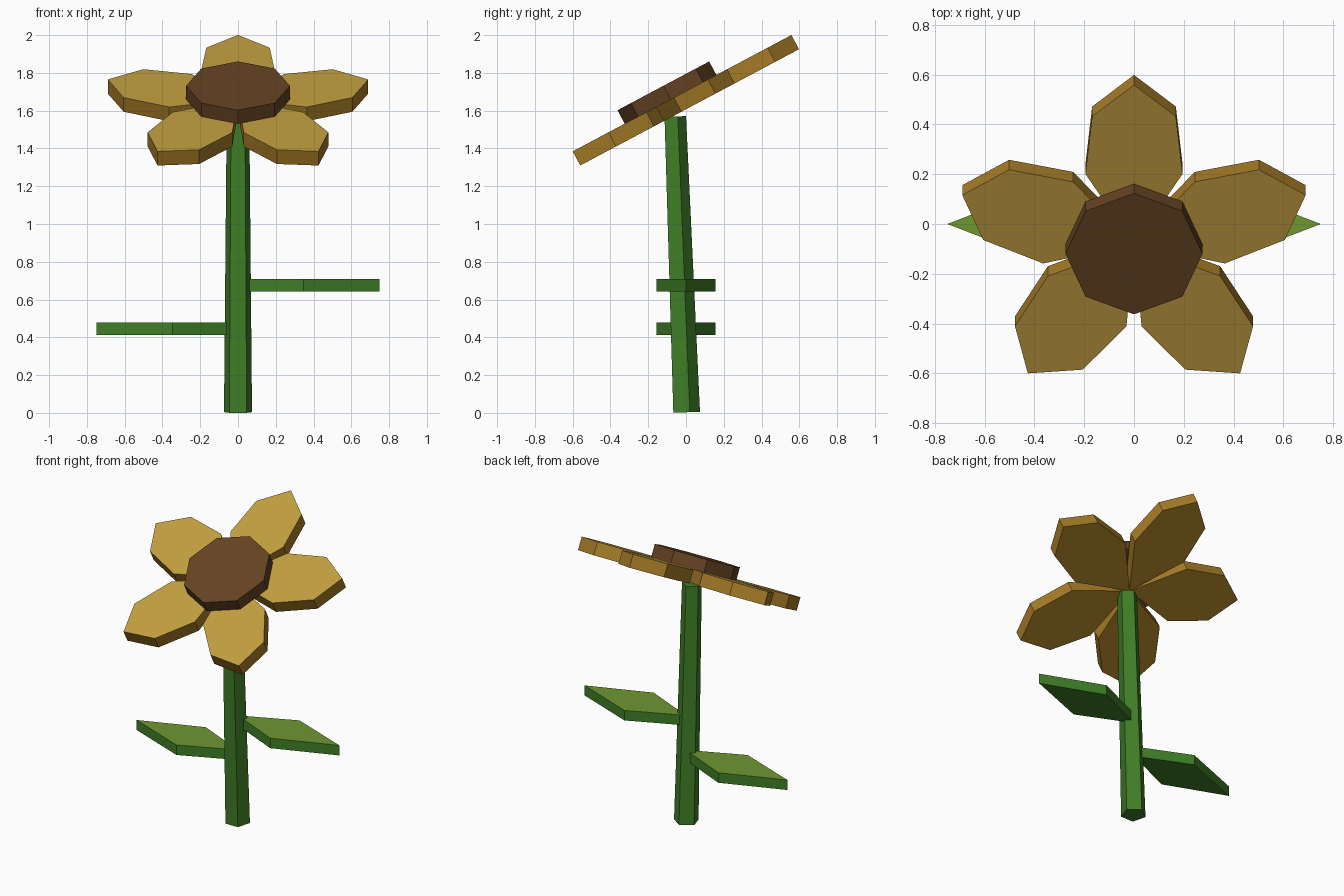
import bpy, bmesh
from math import radians, sin, cos, tau
from mathutils import Matrix, Vector

if "Cube" in bpy.data.objects:
    bpy.data.objects.remove(bpy.data.objects["Cube"])


def material(name, color):
    m = bpy.data.materials.new(name)
    m.diffuse_color = (*color, 1)
    m.use_nodes = True
    m.node_tree.nodes["Principled BSDF"].inputs["Base Color"].default_value = m.diffuse_color
    return m


petal_top = material("petal_yellow", (0.53, 0.34, 0.05))
petal_rim = material("petal_amber", (0.38, 0.20, 0.02))
brown = material("seed_brown", (0.13, 0.055, 0.016))
leaf_top = material("leaf_green", (0.16, 0.31, 0.03))
green = material("stem_green", (0.05, 0.21, 0.02))


def prism(name, outline, thick, matrix, mats, top_scale=1.0):
    """Extrude a flat outline along local z; mats = (sides, top)."""
    n = len(outline)
    bm = bmesh.new()
    low = [bm.verts.new((x, y, 0)) for x, y in outline]
    high = [bm.verts.new((x * top_scale, y * top_scale, thick)) for x, y in outline]
    bm.faces.new(low[::-1])
    bm.faces.new(high).material_index = len(mats) - 1
    for i in range(n):
        j = (i + 1) % n
        bm.faces.new((low[i], low[j], high[j], high[i]))
    bmesh.ops.recalc_face_normals(bm, faces=bm.faces)
    me = bpy.data.meshes.new(name)
    bm.to_mesh(me)
    bm.free()
    for m in mats:
        me.materials.append(m)
    ob = bpy.data.objects.new(name, me)
    ob.matrix_world = matrix
    bpy.context.collection.objects.link(ob)
    return ob


def ngon(n, r):
    # Regular polygon with one corner towards +y
    return [(r * cos(tau * (i / n + 0.25)), r * sin(tau * (i / n + 0.25))) for i in range(n)]


# Stem: tapered five-sided post leaning slightly forward
lean = Matrix.Translation((0, -0.004, 0.003)) @ Matrix.Rotation(radians(2.15), 4, 'X')
prism("stem", ngon(5, 0.078), 1.567, lean, [green], top_scale=0.063 / 0.078)

# Leaves: flat kites, one each side at different heights
leaf = [(0, 0), (0.347, -0.155), (0.75, 0), (0.347, 0.155)]
for side, turn, z in (("right", 0, 0.643), ("left", 180, 0.412)):
    place = Matrix.Translation((0, 0, z)) @ Matrix.Rotation(radians(turn), 4, 'Z')
    prism("leaf_" + side, leaf, 0.067, place, [green, leaf_top])

# Flower head: tilted towards the front
head = Matrix.Translation((0, -0.042, 1.585)) @ Matrix.Rotation(radians(28), 4, 'X')

# Five petals around the head
petal = [(0, 0), (0.32, -0.195), (0.582, -0.168), (0.725, 0), (0.582, 0.168), (0.32, 0.195)]
for i in range(5):
    spin = Matrix.Rotation(radians(90 + 72 * i), 4, 'Z')
    prism(f"petal_{i + 1}", petal, 0.085, head @ spin, [petal_rim, petal_top])

# Seed disc: eight-sided, resting on the petals
prism("seed_disc", ngon(8, 0.275), 0.082, head @ Matrix.Translation((0, 0, 0.084)), [brown])
